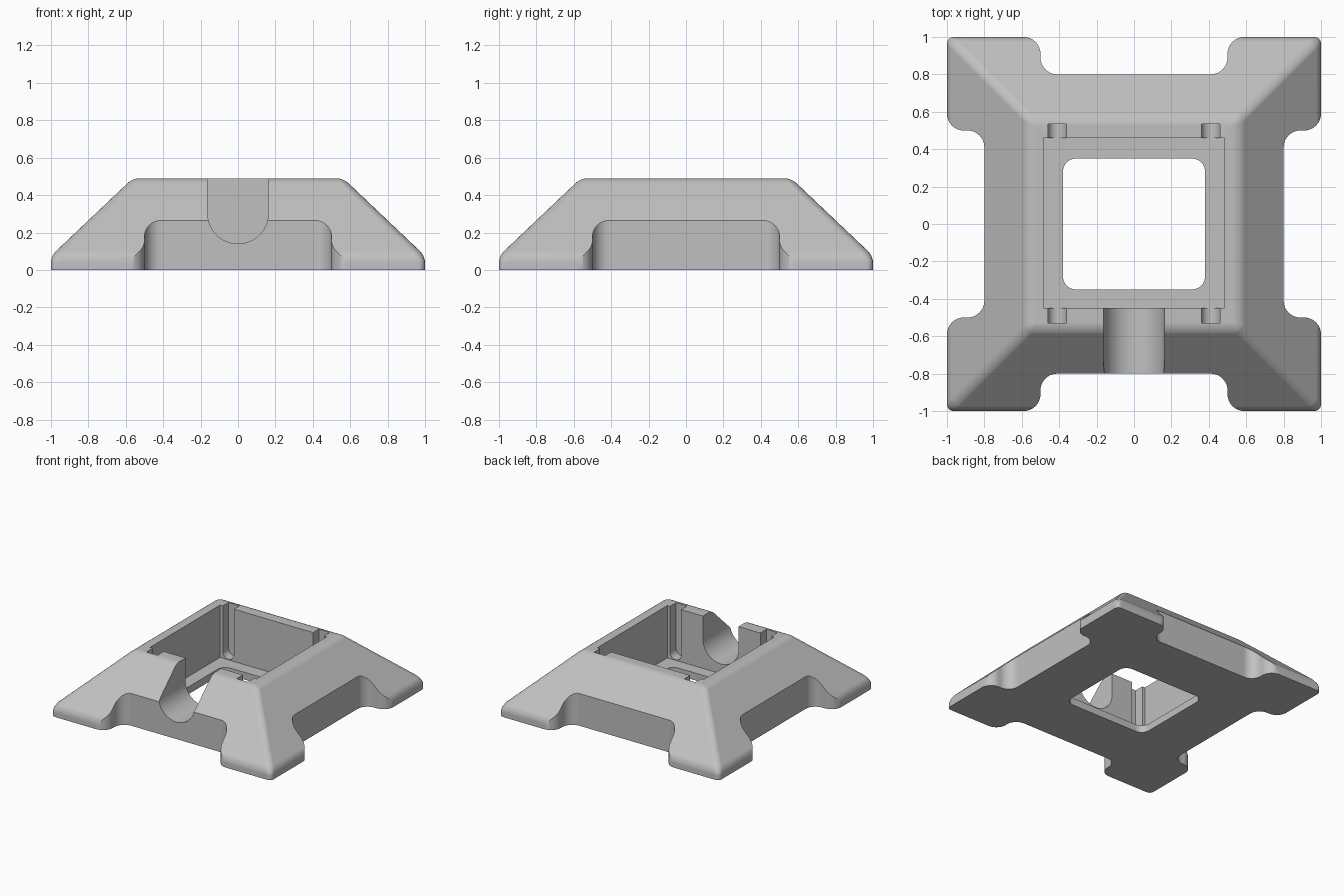
import bpy, bmesh
from math import sin, cos, pi, radians
from mathutils import Matrix

cube = bpy.data.objects.get("Cube")
if cube:
    bpy.data.objects.remove(cube, do_unlink=True)

grey = bpy.data.materials.new("plain grey")
grey.use_nodes = True
colour = (0.53, 0.53, 0.53, 1)
grey.diffuse_color = colour
grey.node_tree.nodes["Principled BSDF"].inputs["Base Color"].default_value = colour


def make_object(name, bm):
    bmesh.ops.recalc_face_normals(bm, faces=bm.faces[:])
    mesh = bpy.data.meshes.new(name)
    bm.to_mesh(mesh)
    bm.free()
    mesh.materials.append(grey)
    obj = bpy.data.objects.new(name, mesh)
    bpy.context.collection.objects.link(obj)
    return obj


def arc(cx, cy, r, start, end, steps=10):
    angles = [radians(start + (end - start) * i / steps) for i in range(steps + 1)]
    return [(cx + r * cos(a), cy + r * sin(a)) for a in angles]


def prism(name, outline, low, high, matrix=Matrix()):
    """Extrude an outline from low to high, then place it with a matrix."""
    bm = bmesh.new()
    bottom = [bm.verts.new((x, y, low)) for x, y in outline]
    top = [bm.verts.new((x, y, high)) for x, y in outline]
    bm.faces.new(bottom)
    bm.faces.new(top)
    for i in range(len(outline)):
        j = (i + 1) % len(outline)
        bm.faces.new((bottom[i], bottom[j], top[j], top[i]))
    bm.transform(matrix)
    return make_object(name, bm)


def box_outline(x0, x1, y0, y1):
    return [(x0, y0), (x1, y0), (x1, y1), (x0, y1)]


def cut(target, cutter):
    cutter.hide_render = True
    mod = target.modifiers.new("cut", 'BOOLEAN')
    mod.operation = 'DIFFERENCE'
    mod.solver = 'EXACT'
    mod.object = cutter
    bpy.context.view_layer.update()
    graph = bpy.context.evaluated_depsgraph_get()
    mesh = bpy.data.meshes.new_from_object(target.evaluated_get(graph))
    target.modifiers.clear()
    target.data = mesh
    bpy.data.objects.remove(cutter, do_unlink=True)


# Sloped body with softened edges everywhere but underneath
bm = bmesh.new()
rings = []
for half, z in ((1, 0), (1, 0.075), (0.563, 0.49)):
    rings.append([bm.verts.new((x, y, z)) for x, y in box_outline(-half, half, -half, half)])
bm.faces.new(rings[0])
bm.faces.new(rings[2])
for a, b in zip(rings, rings[1:]):
    for i in range(4):
        j = (i + 1) % 4
        bm.faces.new((a[i], a[j], b[j], b[i]))
edges = [e for e in bm.edges if max(v.co.z for v in e.verts) > 0.01]
bmesh.ops.bevel(bm, geom=edges, offset=0.035, segments=4, profile=0.5, affect='EDGES')
body = make_object("base_body", bm)

# Notches in the middle of each side, with rounded mouths and inner corners
half_notch = [(0.59, 1.2)] + arc(0.59, 0.91, 0.09, 90, 180) + arc(0.41, 0.89, 0.09, 0, -90)
notch = half_notch + [(-x, y) for x, y in reversed(half_notch)]
for k in range(4):
    cut(body, prism("notch_cutter", notch, -0.1, 0.7, Matrix.Rotation(k * pi / 2, 4, 'Z')))

# Square pocket and the rounded window in its floor
cut(body, prism("pocket_cutter", box_outline(-0.485, 0.485, -0.45, 0.46), 0.06, 0.7))
window = []
for sx, sy, a in ((1, 1, 0), (-1, 1, 90), (-1, -1, 180), (1, -1, 270)):
    window += arc(sx * 0.31, sy * 0.28, 0.07, a, a + 90)
cut(body, prism("window_cutter", window, -0.1, 0.3))

# Round-bottomed channel through the front wall and slots beside the pocket
to_front = Matrix.Rotation(pi / 2, 4, 'X')


def u_outline(x, z, r):
    return [(x + r, 0.7), (x - r, 0.7)] + arc(x, z, r, 180, 360, 24)


cut(body, prism("channel_cutter", u_outline(0, 0.302, 0.162), 0.4, 1.2, to_front))
for x in (-0.41, 0.41):
    for low, high in ((0.4, 0.53), (-0.535, -0.4)):
        cut(body, prism("slot_cutter", u_outline(x, 0.115, 0.05), low, high, to_front))

# Smooth the rounded edges and keep the large faces flat
bpy.ops.object.select_all(action='DESELECT')
body.select_set(True)
bpy.context.view_layer.objects.active = body
bpy.ops.object.shade_smooth_by_angle(angle=radians(30))
weighted = body.modifiers.new("flat_faces", 'WEIGHTED_NORMAL')
weighted.keep_sharp = True
weighted.weight = 100
